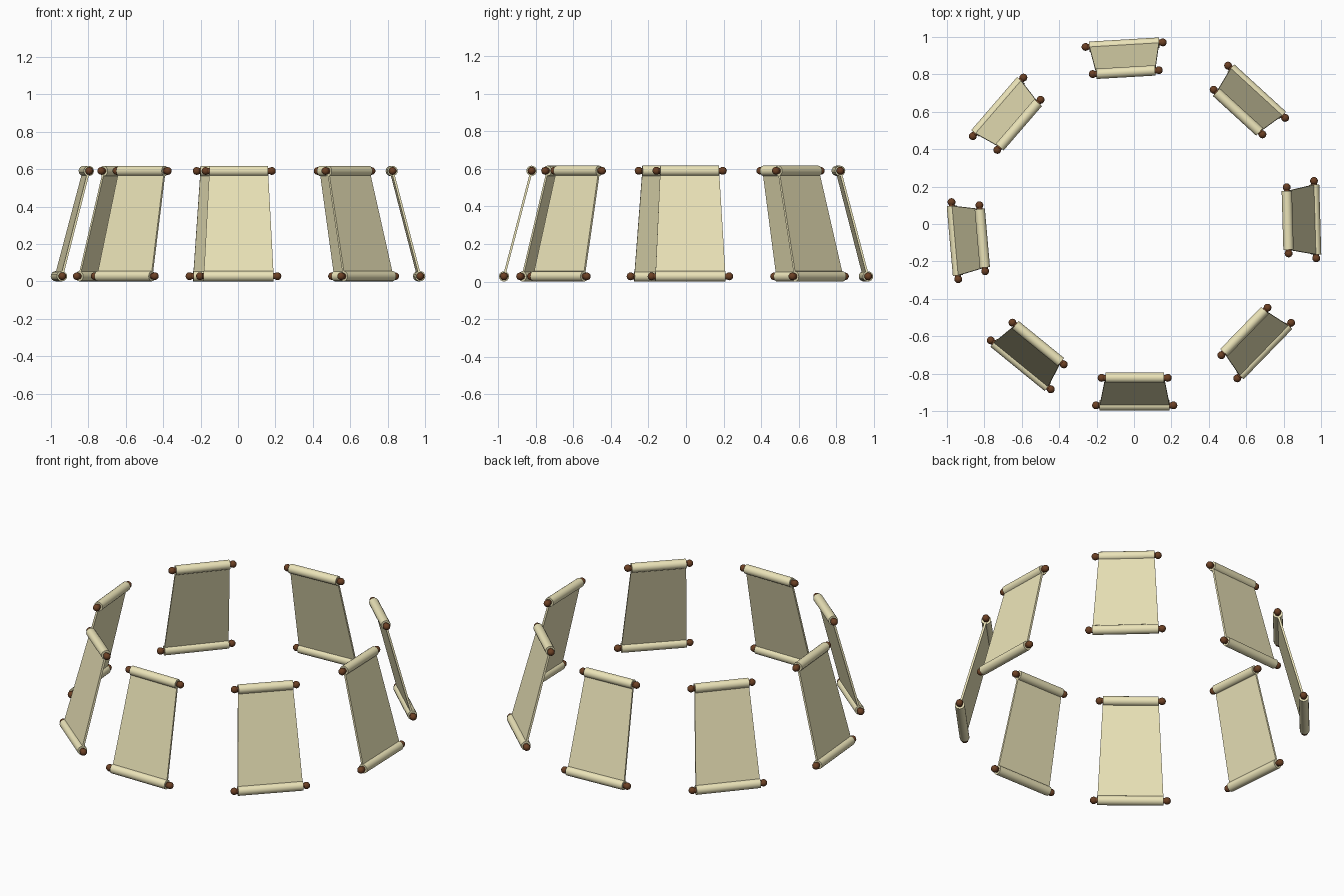
import bpy, bmesh, math
from mathutils import Matrix, Vector

if "Cube" in bpy.data.objects:
    bpy.data.objects.remove(bpy.data.objects["Cube"])

COUNT, STEP = 8, 0.8             # scrolls, spacing in radians
R_LOW, R_HIGH = 0.965, 0.818     # ring radius of the lower and upper rolls
Z_LOW, Z_HIGH = 0.0275, 0.59
W_LOW, W_HIGH = 0.187, 0.157     # half widths of the rolls
ROLL_R = 0.0275


def material(name, rgb):
    m = bpy.data.materials.new(name)
    m.diffuse_color = (*rgb, 1)
    m.use_nodes = True
    m.node_tree.nodes["Principled BSDF"].inputs["Base Color"].default_value = m.diffuse_color
    return m


PAPER = material("parchment", (0.83, 0.77, 0.48))
WOOD = material("wood", (0.15, 0.052, 0.018))


def finish(bm, name, mat, smooth):
    bmesh.ops.recalc_face_normals(bm, faces=bm.faces)
    me = bpy.data.meshes.new(name)
    bm.to_mesh(me)
    bm.free()
    me.materials.append(mat)
    ob = bpy.data.objects.new(name, me)
    bpy.context.collection.objects.link(ob)
    if smooth:
        bpy.ops.object.select_all(action='DESELECT')
        ob.select_set(True)
        bpy.context.view_layer.objects.active = ob
        bpy.ops.object.shade_smooth_by_angle(angle=math.radians(40))
    return ob


def rod(bm, half, radius, loc):
    # cylinder lying along x
    m = Matrix.Translation(loc) @ Matrix.Rotation(math.pi / 2, 4, 'Y')
    bmesh.ops.create_cone(bm, cap_ends=True, segments=16, radius1=radius,
                          radius2=radius, depth=2 * half, matrix=m)


def scroll(i):
    spin = Matrix.Rotation(i * STEP, 4, 'Z')
    low, high = Vector((0, -R_LOW, Z_LOW)), Vector((0, -R_HIGH, Z_HIGH))
    parts = []

    # leaning tapered sheet with a little thickness
    bm = bmesh.new()
    normal = Vector((1, 0, 0)).cross(high - low).normalized() * 0.006
    rings = []
    for s in (-1, 1):
        rings.append([bm.verts.new(c + Vector((x, 0, 0)) + normal * s)
                      for c, x in ((low, -W_LOW), (low, W_LOW),
                                   (high, W_HIGH), (high, -W_HIGH))])
        bm.faces.new(rings[-1])
    for a in range(4):
        b = (a + 1) % 4
        bm.faces.new((rings[0][a], rings[0][b], rings[1][b], rings[1][a]))
    bm.transform(spin)
    parts.append(finish(bm, f"sheet_{i}", PAPER, False))

    for level, c, w in (("lower", low, W_LOW), ("upper", high, W_HIGH)):
        # rolled paper end
        bm = bmesh.new()
        rod(bm, w, ROLL_R, c)
        bm.transform(spin)
        parts.append(finish(bm, f"{level}_roll_{i}", PAPER, True))
        # wooden rod with ball ends
        bm = bmesh.new()
        rod(bm, w + 0.02, 0.016, c)
        for s in (-1, 1):
            m = (Matrix.Translation(c + Vector((s * (w + 0.02), 0, 0)))
                 @ Matrix.Rotation(math.pi / 2, 4, 'Y'))
            bmesh.ops.create_uvsphere(bm, u_segments=12, v_segments=8,
                                      radius=0.021, matrix=m)
        bm.transform(spin)
        parts.append(finish(bm, f"{level}_handle_{i}", WOOD, True))
    return parts


objs = [o for i in range(COUNT) for o in scroll(i)]

# centre the uneven ring on the origin
pts = [v.co for o in objs for v in o.data.vertices]
mid = [(min(p[k] for p in pts) + max(p[k] for p in pts)) / 2 for k in (0, 1)]
shift = Matrix.Translation((-mid[0], -mid[1], 0))
for o in objs:
    o.data.transform(shift)
